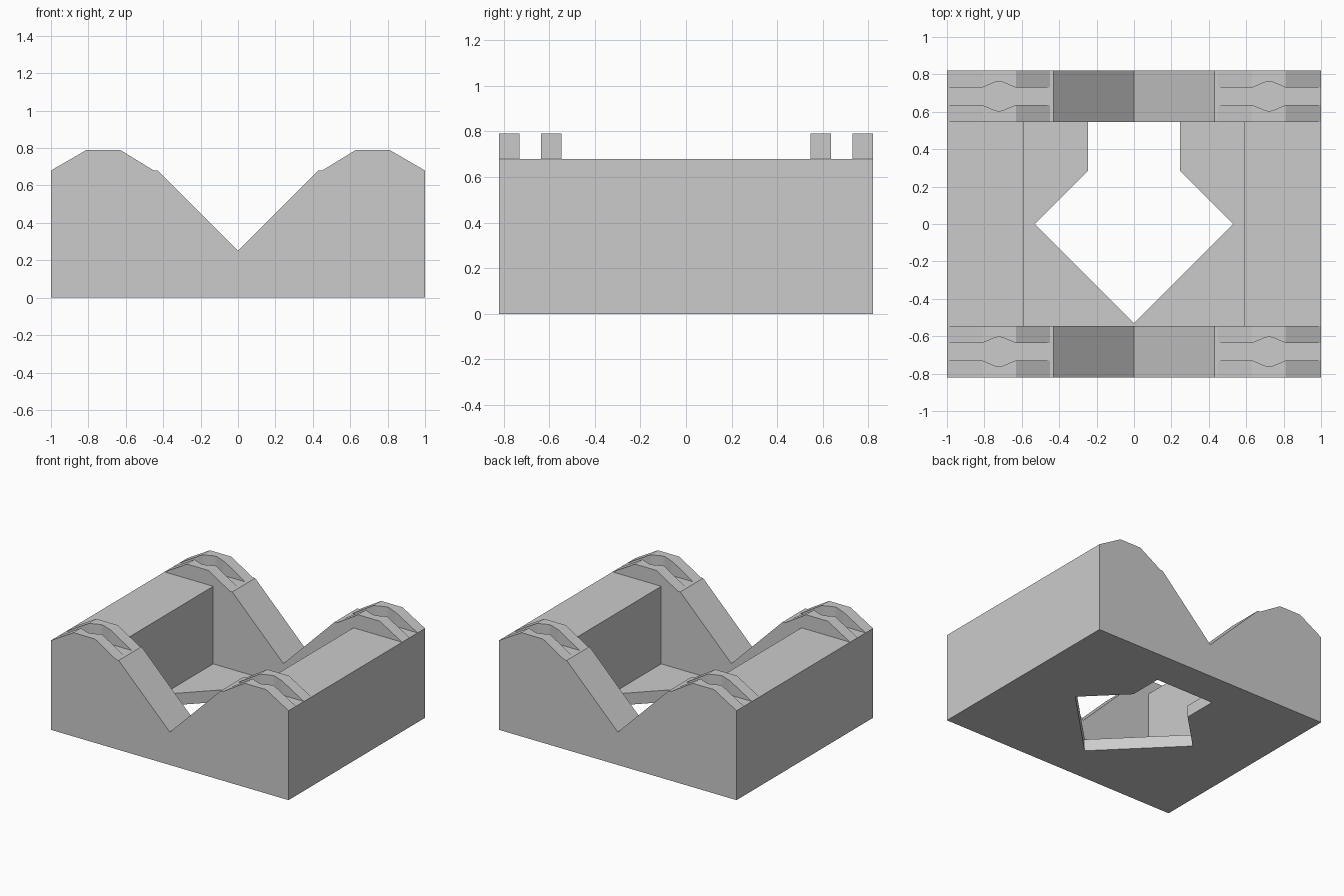
import bpy
import bmesh
from mathutils import Vector

cube = bpy.data.objects.get("Cube")
if cube:
    bpy.data.objects.remove(cube, do_unlink=True)

HALF_LENGTH, HALF_DEPTH = 1.0, 0.82
WALL_TOP, FLOOR_TOP = 0.68, 0.09
POCKET_X, POCKET_Y = 0.59, 0.545
SLOT_Y = 0.683

grey = bpy.data.materials.new("Light grey")
grey.use_nodes = True
grey.diffuse_color = (0.6, 0.6, 0.6, 1)
grey.node_tree.nodes["Principled BSDF"].inputs["Base Color"].default_value = (0.6, 0.6, 0.6, 1)


def prism(name, outline, sweep):
    """Sweep a closed outline of 3D points along a vector."""
    bm = bmesh.new()
    face = bm.faces.new([bm.verts.new(p) for p in outline])
    moved = bmesh.ops.extrude_face_region(bm, geom=[face])["geom"]
    verts = [v for v in moved if isinstance(v, bmesh.types.BMVert)]
    bmesh.ops.translate(bm, verts=verts, vec=Vector(sweep))
    bmesh.ops.recalc_face_normals(bm, faces=bm.faces)
    mesh = bpy.data.meshes.new(name)
    bm.to_mesh(mesh)
    bm.free()
    mesh.materials.append(grey)
    obj = bpy.data.objects.new(name, mesh)
    bpy.context.collection.objects.link(obj)
    return obj


def plan_prism(name, outline, bottom, top):
    return prism(name, [(x, y, bottom) for x, y in outline], (0, 0, top - bottom))


def rectangle(half_x, half_y):
    return [(-half_x, -half_y), (half_x, -half_y), (half_x, half_y), (-half_x, half_y)]


# Cradle body: V notch between two humps, swept front to back
half = [(0.43, WALL_TOP), (0.45, WALL_TOP), (0.63, 0.79), (0.81, 0.79),
        (HALF_LENGTH, WALL_TOP), (HALF_LENGTH, 0)]
profile = [(0, 0.25)] + half + [(-x, z) for x, z in reversed(half)]
body = prism("cradle_body", [(x, -HALF_DEPTH, z) for x, z in profile],
             (0, 2 * HALF_DEPTH, 0))

# Space between the end humps, and the pocket
cutters = [
    plan_prism("hump_gap_cutter", rectangle(1.1, POCKET_Y), WALL_TOP, 1),
    plan_prism("pocket_cutter", rectangle(POCKET_X, POCKET_Y), FLOOR_TOP, 1),
]

# Floor opening: diamond with a straight passage to the back
opening = [(0, -0.53), (0.53, 0), (0.245, 0.285), (0.245, POCKET_Y),
           (-0.245, POCKET_Y), (-0.245, 0.285), (-0.53, 0)]
cutters.append(plan_prism("floor_opening_cutter", opening, -0.1, 0.2))

# Strap slots over the humps, widened in the middle
edge = [(0.44, 0.048), (0.636, 0.048), (0.70, 0.075), (0.722, 0.08),
        (0.744, 0.075), (0.808, 0.048), (1.05, 0.048)]
slot = edge + [(x, -w) for x, w in reversed(edge)]
for sx in (-1, 1):
    for sy in (-1, 1):
        outline = [(sx * x, sy * SLOT_Y + w) for x, w in slot]
        cutters.append(plan_prism("strap_slot_cutter", outline, WALL_TOP, 1))

# Cut the body and keep the finished mesh
for cutter in cutters:
    cutter.hide_render = True
    mod = body.modifiers.new(cutter.name, "BOOLEAN")
    mod.operation = "DIFFERENCE"
    mod.solver = "EXACT"
    mod.object = cutter
bpy.context.view_layer.update()
graph = bpy.context.evaluated_depsgraph_get()
finished = bpy.data.meshes.new_from_object(body.evaluated_get(graph))
body.modifiers.clear()
body.data = finished
for cutter in cutters:
    bpy.data.objects.remove(cutter, do_unlink=True)
